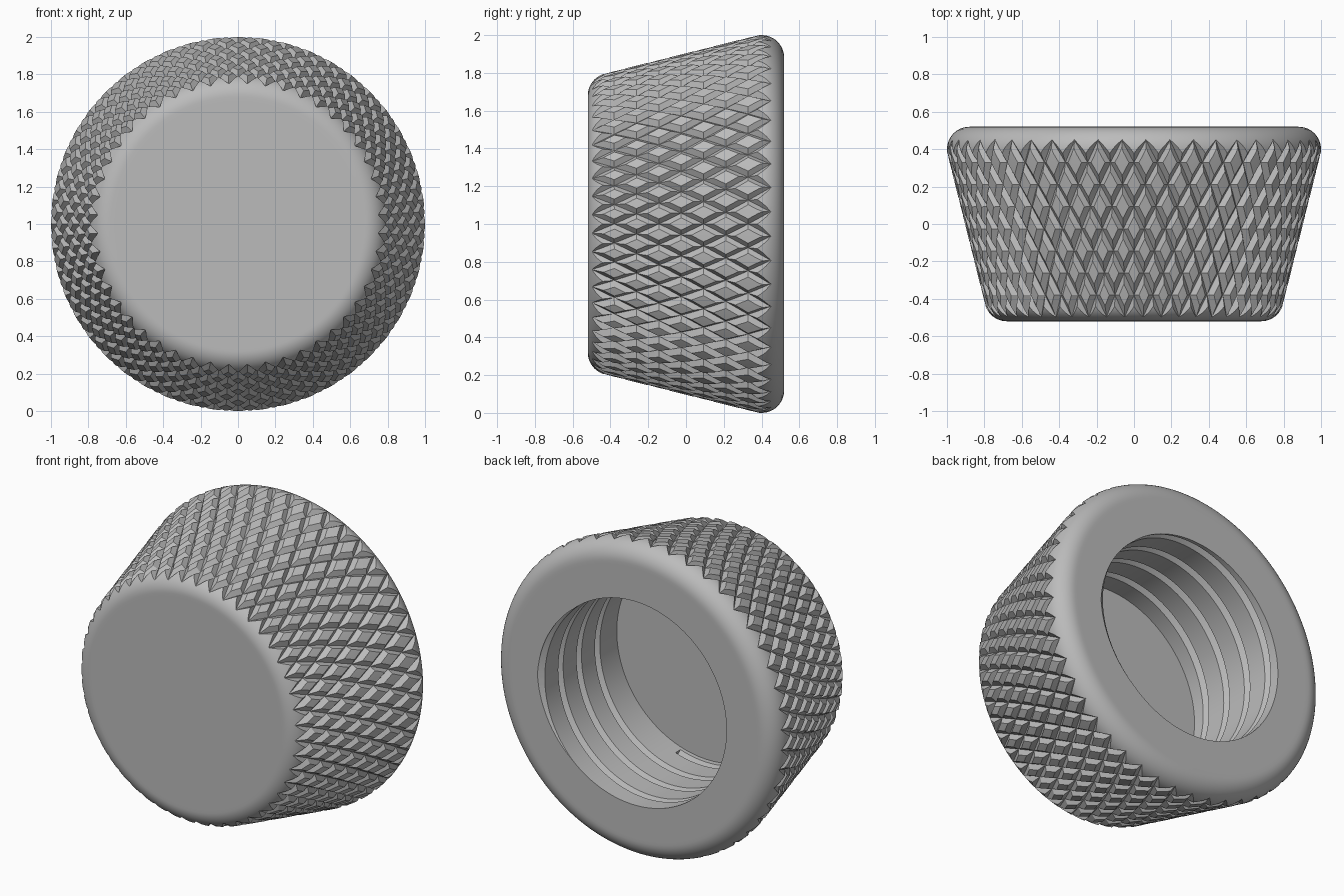
import bpy, bmesh
from math import sin, cos, pi, atan, radians
from mathutils import Vector

if "Cube" in bpy.data.objects:
    bpy.data.objects.remove(bpy.data.objects["Cube"])

HALF = 0.52          # half the length along y
FILLET = 0.12        # edge rounding
SLOPE = 0.25         # taper of the knurled side
HOLE_R, FLOOR_Y = 0.65, -0.23
SEGMENTS = 192
LINES = 48           # knurl grooves in each direction
KNURL_DEPTH, KNURL_WIDTH = 0.028, 0.046
TWIST = 8 * pi / LINES
PITCH, THREAD_DEPTH, THREAD_WIDTH = 0.185, 0.035, 0.05

NORMAL_ANGLE = pi / 2 + atan(SLOPE)
FRONT_C, BACK_C = (-0.40, 0.68), (0.40, 0.88)


def around(r, angle, y):
    """Point at a radius and angle about the y axis of the cap."""
    return Vector((r * cos(angle), y, 1 + r * sin(angle)))


def arc(center, start, end, steps=12):
    angles = [start + (end - start) * i / steps for i in range(steps + 1)]
    return [(center[0] + FILLET * cos(a), center[1] + FILLET * sin(a)) for a in angles]


def cone_radius(y):
    tangent_y = BACK_C[0] + FILLET * cos(NORMAL_ANGLE)
    tangent_r = BACK_C[1] + FILLET * sin(NORMAL_ANGLE)
    return tangent_r + SLOPE * (y - tangent_y)


def finish(name, bm):
    bmesh.ops.recalc_face_normals(bm, faces=bm.faces)
    mesh = bpy.data.meshes.new(name)
    bm.to_mesh(mesh)
    bm.free()
    obj = bpy.data.objects.new(name, mesh)
    bpy.context.collection.objects.link(obj)
    return obj


def make_cutter(name, strands):
    """Closed triangular bars; each strand is a list of three-point sections."""
    bm = bmesh.new()
    for sections in strands:
        rings = [[bm.verts.new(p) for p in s] for s in sections]
        for a, b in zip(rings, rings[1:]):
            for i in range(3):
                j = (i + 1) % 3
                bm.faces.new((a[i], a[j], b[j], b[i]))
        bm.faces.new(rings[0])
        bm.faces.new(rings[-1])
    obj = finish(name, bm)
    obj.hide_render = True
    return obj


def knurl_strand(offset, direction, steps=28):
    """V-shaped bar winding along the cone."""
    y_tip, length, rise = 0.447, 0.945, 0.012
    sections = []
    for i in range(steps + 1):
        y = -0.55 + 1.07 * i / steps
        r = cone_radius(y)
        angle = offset + direction * TWIST * (y - y_tip) / length
        half = KNURL_WIDTH * 0.57 * (KNURL_DEPTH + rise) / KNURL_DEPTH / r
        sections.append([around(r - KNURL_DEPTH, angle, y),
                         around(r + rise, angle + half, y),
                         around(r + rise, angle - half, y)])
    return sections


def thread_strand(turns=3.8, steps_per_turn=96):
    """V-shaped bar winding into the hole wall."""
    base = HOLE_R - 0.01
    half = THREAD_WIDTH / 2 * (THREAD_DEPTH + 0.01) / THREAD_DEPTH
    sections = []
    for i in range(-30, int(turns * steps_per_turn) + 1):
        angle = 2 * pi * (i + 0.37) / steps_per_turn
        y = HALF - PITCH * angle / (2 * pi)
        sections.append([around(HOLE_R + THREAD_DEPTH, angle, y),
                         around(base, angle, y + half),
                         around(base, angle, y - half)])
    return sections


# Cap body: rounded cone with a blind hole in the back, turned from a profile
front_arc = arc(FRONT_C, pi, NORMAL_ANGLE)
back_arc = arc(BACK_C, NORMAL_ANGLE, 0)
rows = 12
side = []
for i in range(1, rows):
    y = front_arc[-1][0] + (back_arc[0][0] - front_arc[-1][0]) * i / rows
    side.append((y, cone_radius(y)))
profile = [(-HALF, 0), (-HALF, FRONT_C[1] - 0.02)] + front_arc + side + back_arc
profile += [(HALF, BACK_C[1] - 0.02), (HALF, HOLE_R)]
profile += [(HALF + (FLOOR_Y - HALF) * i / 8, HOLE_R) for i in range(1, 9)]
profile += [(FLOOR_Y, 0)]

bm = bmesh.new()
rings = []
for y, r in profile:
    count = SEGMENTS if r else 1
    rings.append([bm.verts.new(around(r, 2 * pi * i / SEGMENTS, y)) for i in range(count)])
for a, b in zip(rings, rings[1:]):
    for i in range(SEGMENTS):
        j = (i + 1) % SEGMENTS
        corners = [a[i % len(a)], a[j % len(a)], b[j % len(b)], b[i % len(b)]]
        bm.faces.new(list(dict.fromkeys(corners)))
cap = finish("knurled_cap", bm)

# Knurl grooves in both directions, and the thread in the hole
step = 2 * pi / LINES
cutters = [make_cutter("knurl_cutter", [knurl_strand((i + 0.5) * step, d) for i in range(LINES)])
           for d in (1, -1)]
cutters.append(make_cutter("thread_cutter", [thread_strand()]))

bpy.ops.object.select_all(action='DESELECT')
bpy.context.view_layer.objects.active = cap
cap.select_set(True)
for cutter in cutters:
    mod = cap.modifiers.new("groove", 'BOOLEAN')
    mod.operation = 'DIFFERENCE'
    mod.solver = 'MANIFOLD'
    mod.object = cutter
    bpy.ops.object.modifier_apply(modifier=mod.name)
for cutter in cutters:
    bpy.data.objects.remove(cutter)

# Plain grey finish
grey = bpy.data.materials.new("plain_grey")
grey.use_nodes = True
colour = (0.5, 0.5, 0.5, 1)
grey.diffuse_color = colour
grey.node_tree.nodes["Principled BSDF"].inputs["Base Color"].default_value = colour
cap.data.materials.clear()
cap.data.materials.append(grey)
bpy.ops.object.shade_smooth_by_angle(angle=radians(28))
